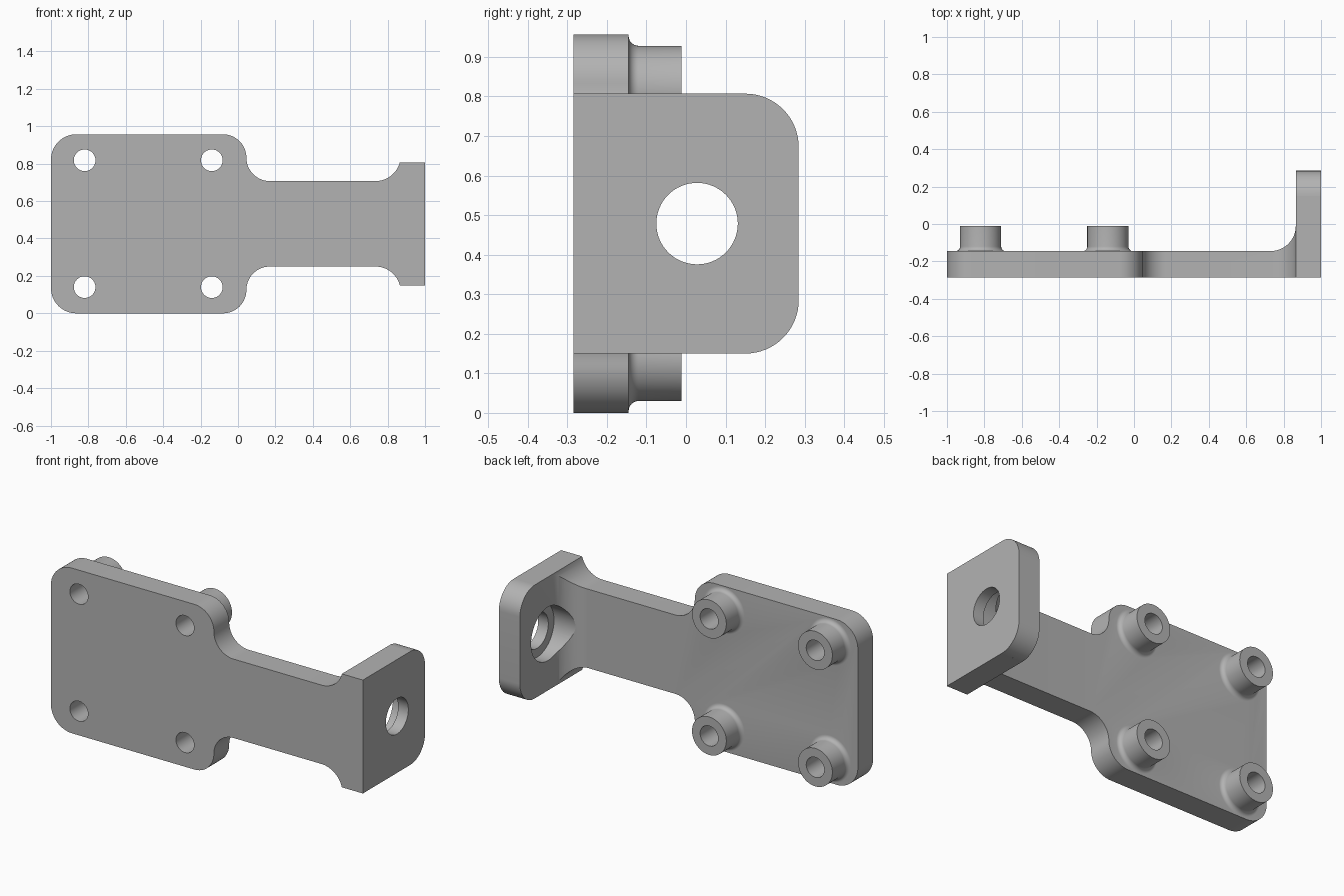
import bpy
import bmesh
from math import cos, sin, radians, pi

cube = bpy.data.objects.get("Cube")
if cube:
    bpy.data.objects.remove(cube, do_unlink=True)

# Main dimensions
FRONT, BACK = -0.285, 0.285
DECK = -0.145            # back surface of the flat plate
MID_Z = 0.4785
END_X = 0.865            # inner face of the end flange
R = 0.135
BOSS_X = (-0.82, -0.14)
BOSS_Z = (0.14, 0.818)

grey = bpy.data.materials.new("plain_grey")
grey.use_nodes = True
grey.diffuse_color = (0.45, 0.45, 0.45, 1)
grey.node_tree.nodes["Principled BSDF"].inputs["Base Color"].default_value = grey.diffuse_color


def arc(cx, cy, r, a0, a1, n=16):
    steps = [radians(a0 + (a1 - a0) * i / n) for i in range(n + 1)]
    return [(cx + r * cos(a), cy + r * sin(a)) for a in steps]


def finish(name, bm):
    bmesh.ops.recalc_face_normals(bm, faces=bm.faces)
    mesh = bpy.data.meshes.new(name)
    bm.to_mesh(mesh)
    bm.free()
    mesh.materials.append(grey)
    obj = bpy.data.objects.new(name, mesh)
    bpy.context.collection.objects.link(obj)
    return obj


def prism(name, points, axis, lo, hi):
    """Extrude a 2D outline along one axis, from lo to hi."""
    def place(p, d):
        c = list(p)
        c.insert(axis, d)
        return c
    bm = bmesh.new()
    a = [bm.verts.new(place(p, lo)) for p in points]
    b = [bm.verts.new(place(p, hi)) for p in points]
    bm.faces.new(a)
    bm.faces.new(b)
    for i in range(len(a)):
        j = (i + 1) % len(a)
        bm.faces.new((a[i], a[j], b[j], b[i]))
    return finish(name, bm)


def lathe(name, profile, x, z, n=64):
    """Turn (radius, y) points into a solid around a y-directed axis."""
    bm = bmesh.new()
    rings = [[bm.verts.new((x + r * cos(2 * pi * i / n), y, z + r * sin(2 * pi * i / n)))
              for i in range(n)] for r, y in profile]
    bm.faces.new(rings[0])
    bm.faces.new(rings[-1])
    for p, q in zip(rings, rings[1:]):
        for i in range(n):
            j = (i + 1) % n
            bm.faces.new((p[i], p[j], q[j], q[i]))
    return finish(name, bm)


def combine(target, tool, operation):
    tool.hide_render = True
    mod = target.modifiers.new("combine", 'BOOLEAN')
    mod.operation, mod.solver, mod.object = operation, 'EXACT', tool
    bpy.context.view_layer.objects.active = target
    bpy.ops.object.modifier_apply(modifier=mod.name)
    bpy.data.objects.remove(tool, do_unlink=True)


# Front outline: wide plate, neck and end flange, mirrored top to bottom
half = arc(-1 + R, 0.4785 - R, R, 180, 90)
half += arc(-0.08, 0.3535, 0.125, 90, 0)
half += arc(0.17, 0.3535, 0.125, 180, 270)[1:]
half += arc(0.735, 0.3635, R, 270, 345)
half.append((1, 0.3285))
outline = [(x, MID_Z + h) for x, h in half] + [(x, MID_Z - h) for x, h in reversed(half)]
bracket = prism("bracket", outline, 1, FRONT, BACK)

# L-shaped section with the inner fillet
section = [(-1.1, -0.35), (1.1, -0.35), (1.1, 0.35), (END_X, 0.35)]
section += arc(END_X - R, DECK + R, R, 0, -90) + [(-1.1, DECK)]
combine(bracket, prism("section", section, 2, -0.1, 1.1), 'INTERSECT')

# Rounded back corners of the end flange
for s in (1, -1):
    corner = arc(BACK - R, 0.3285 - R, R, 0, 90)
    corner += [(BACK - R, 0.4), (0.35, 0.4), (0.35, 0.3285 - R)]
    corner = [(y, MID_Z + s * h) for y, h in corner]
    combine(bracket, prism("corner_cutter", corner, 0, 0.8, 1.1), 'DIFFERENCE')

# Bosses with a flared foot, then their through holes
flare = arc(0.135, DECK + 0.025, 0.025, 270, 180, 8)
boss_profile = [(0.135, DECK - 0.03)] + flare + [(0.11, -0.012)]
for x in BOSS_X:
    for z in BOSS_Z:
        combine(bracket, lathe("boss", boss_profile, x, z), 'UNION')
        hole = [(0.058, -0.4), (0.058, 0.1)]
        combine(bracket, lathe("hole_cutter", hole, x, z, 40), 'DIFFERENCE')

# Flange hole and the wider recess on its inner side
for r, lo, hi in ((0.103, 0.8, 1.1), (0.155, 0.6, 0.935)):
    circle = arc(0.028, MID_Z, r, 0, 360, 64)[:-1]
    combine(bracket, prism("bore_cutter", circle, 0, lo, hi), 'DIFFERENCE')

# Smooth curved walls, crisp edges
bpy.ops.object.select_all(action='DESELECT')
bracket.select_set(True)
bpy.context.view_layer.objects.active = bracket
bpy.ops.object.shade_smooth_by_angle(angle=radians(30))
